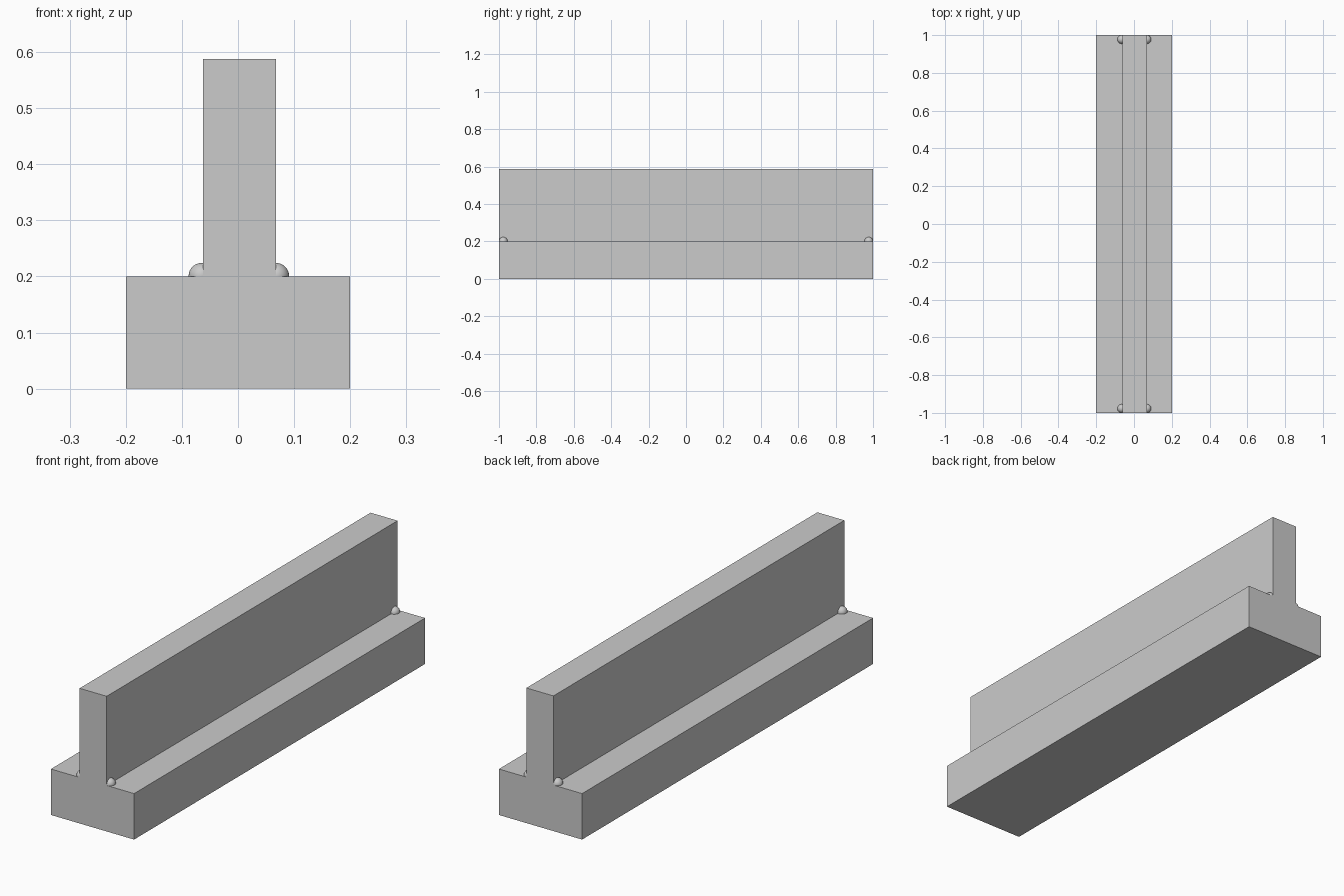
import bpy, bmesh

if "Cube" in bpy.data.objects:
    bpy.data.objects.remove(bpy.data.objects["Cube"])

# T-shaped beam: one profile extruded along y
profile = [(-0.2, 0), (0.2, 0), (0.2, 0.2), (0.068, 0.2),
           (0.068, 0.588), (-0.062, 0.588), (-0.062, 0.2), (-0.2, 0.2)]
bm = bmesh.new()
face = bm.faces.new([bm.verts.new((x, -1, z)) for x, z in profile])
ext = bmesh.ops.extrude_face_region(bm, geom=[face])
moved = [g for g in ext["geom"] if isinstance(g, bmesh.types.BMVert)]
bmesh.ops.translate(bm, verts=moved, vec=(0, 2, 0))
bmesh.ops.recalc_face_normals(bm, faces=bm.faces)
mesh = bpy.data.meshes.new("beam")
bm.to_mesh(mesh)
bm.free()
bpy.context.collection.objects.link(bpy.data.objects.new("beam", mesh))

# Small round studs in the four inner corners
for side, x in (("left", -0.065), ("right", 0.068)):
    for end, y in (("front", -0.977), ("back", 0.977)):
        bpy.ops.mesh.primitive_uv_sphere_add(
            segments=32, ring_count=16, radius=0.023, location=(x, y, 0.201))
        stud = bpy.context.object
        stud.name = f"stud_{side}_{end}"
        bpy.ops.object.shade_smooth()
